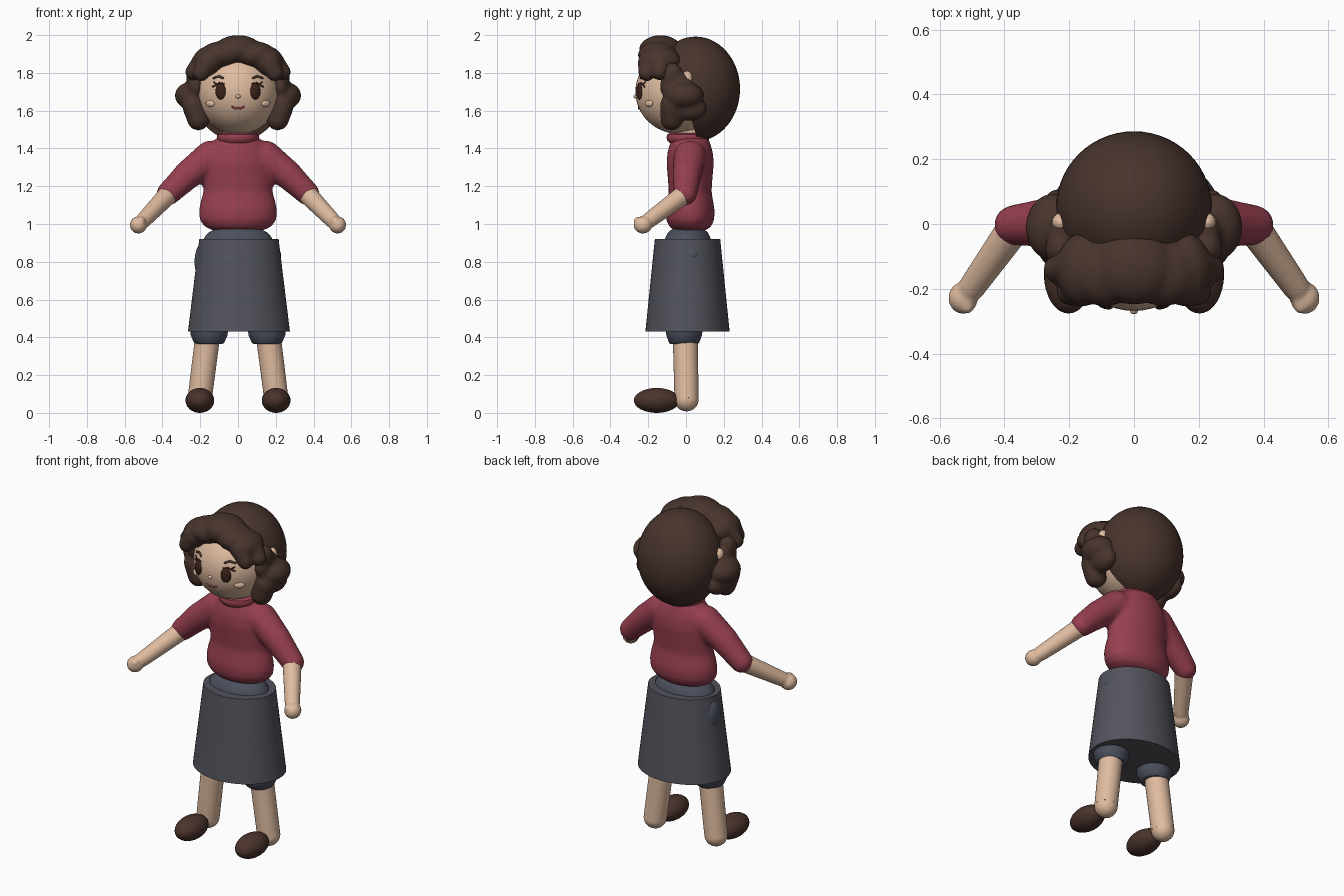
import bpy, bmesh, math
from mathutils import Vector, Matrix

if "Cube" in bpy.data.objects:
    bpy.data.objects.remove(bpy.data.objects["Cube"])


def material(name, rgb):
    m = bpy.data.materials.new(name)
    m.diffuse_color = (*rgb, 1)
    m.use_nodes = True
    m.node_tree.nodes["Principled BSDF"].inputs["Base Color"].default_value = m.diffuse_color
    return m


HAIR = material("dark brown hair", (0.065, 0.034, 0.026))
SKIN = material("warm skin", (0.74, 0.50, 0.35))
RED = material("raspberry knit", (0.31, 0.05, 0.08))
GREY = material("charcoal skirt", (0.085, 0.086, 0.107))
SLATE = material("slate shorts", (0.07, 0.08, 0.11))
SHOE = material("brown shoe", (0.07, 0.033, 0.025))
EYE = material("brown eye", (0.045, 0.016, 0.011))
LIP = material("rose lip", (0.40, 0.06, 0.08))


def add_ball(bm, pos, radii, seg=24, tilt=None):
    if not isinstance(radii, tuple):
        radii = (radii,) * 3
    m = Matrix.Translation(pos) @ (tilt or Matrix()) @ Matrix.Diagonal((*radii, 1))
    bmesh.ops.create_uvsphere(bm, u_segments=seg, v_segments=seg // 2, radius=1, matrix=m)


def add_limb(bm, a, b, ra, rb, seg=24):
    """Tapered cylinder with a ball at both ends."""
    a, b = Vector(a), Vector(b)
    m = Matrix.Translation((a + b) / 2) @ (b - a).to_track_quat('Z', 'Y').to_matrix().to_4x4()
    bmesh.ops.create_cone(bm, cap_ends=True, segments=seg, radius1=ra, radius2=rb,
                          depth=(b - a).length, matrix=m)
    add_ball(bm, a, ra, seg)
    add_ball(bm, b, rb, seg)


def add_lathe(bm, rows, cx=0, cy=0, seg=48):
    """Closed elliptical body from rows of (z, radius x, radius y)."""
    rings = [[bm.verts.new((cx + rx * math.cos(2 * math.pi * i / seg),
                            cy + ry * math.sin(2 * math.pi * i / seg), z))
              for i in range(seg)] for z, rx, ry in rows]
    for lo, hi in zip(rings, rings[1:]):
        for i in range(seg):
            j = (i + 1) % seg
            bm.faces.new((lo[i], lo[j], hi[j], hi[i]))
    bm.faces.new(rings[0][::-1])
    bm.faces.new(rings[-1])


def finish(name, bm, mat, voxel=0, smooth=5):
    """Make the object; a voxel size melts overlapping shapes together."""
    me = bpy.data.meshes.new(name)
    bm.to_mesh(me)
    bm.free()
    ob = bpy.data.objects.new(name, me)
    bpy.context.collection.objects.link(ob)
    me.materials.append(mat)
    bpy.context.view_layer.objects.active = ob
    bpy.ops.object.select_all(action='DESELECT')
    ob.select_set(True)
    bpy.ops.object.shade_smooth_by_angle(angle=math.radians(40))
    if voxel:
        r = ob.modifiers.new("melt", 'REMESH')
        r.mode, r.voxel_size, r.use_smooth_shade = 'VOXEL', voxel, True
        s = ob.modifiers.new("soften", 'SMOOTH')
        s.factor, s.iterations = 0.5, smooth
    return ob


def ball(name, pos, radii, mat, seg=32, tilt=None):
    bm = bmesh.new()
    add_ball(bm, pos, radii, seg, tilt)
    return finish(name, bm, mat)


HC, HR = (0, -0.03, 1.70), (0.222, 0.238, 0.225)


def on_face(x, z, out=0):
    d = 1 - (x / HR[0]) ** 2 - ((z - HC[2]) / HR[2]) ** 2
    return (x, HC[1] - HR[1] * math.sqrt(d) - out, z)


def stroke(name, pts, r, mat):
    bm = bmesh.new()
    pts = [on_face(x, z) for x, z in pts]
    for a, b in zip(pts, pts[1:]):
        add_limb(bm, a, b, r, r, 10)
    return finish(name, bm, mat)


# Head and neck
ball("head", HC, HR, SKIN, 48)
bm = bmesh.new()
add_limb(bm, (0, 0.015, 1.42), (0, 0.01, 1.52), 0.085, 0.08)
finish("neck", bm, SKIN)
ball("nose", on_face(0, 1.675), (0.013, 0.012, 0.011), SKIN, 16)
stroke("mouth", [(-0.03, 1.62), (-0.012, 1.611), (0, 1.615), (0.012, 1.611), (0.03, 1.62)], 0.005, LIP)

# Back hair, cut by a slanted plane in front
bm = bmesh.new()
add_ball(bm, (0, 0.05, 1.715), (0.24, 0.236, 0.277), 56)
cut = bmesh.ops.bisect_plane(bm, geom=bm.verts[:] + bm.edges[:] + bm.faces[:], dist=1e-5,
                             plane_co=(0, -0.015, 1.70), plane_no=(0, -1, -0.30), clear_outer=True)
bmesh.ops.holes_fill(bm, edges=[e for e in bm.edges if e.is_boundary])
finish("back_hair", bm, HAIR)

# Fringe: rounded puffs melted together
bm = bmesh.new()
add_ball(bm, (0, -0.135, 1.92), (0.13, 0.115, 0.08))
for s in (-1, 1):
    add_ball(bm, (s * 0.09, -0.15, 1.895), (0.11, 0.105, 0.072))
    add_ball(bm, (s * 0.155, -0.14, 1.86), (0.085, 0.115, 0.08))
    add_limb(bm, (s * 0.16, -0.20, 1.855), (s * 0.195, -0.208, 1.80), 0.055, 0.045)
    add_limb(bm, (s * 0.19, -0.13, 1.85), (s * 0.235, -0.14, 1.805), 0.06, 0.045)
finish("fringe", bm, HAIR, 0.011, 5)

for s, side in ((-1, "left"), (1, "right")):
    # Wavy side lock
    bm = bmesh.new()
    add_ball(bm, (s * 0.225, -0.075, 1.785), (0.05, 0.06, 0.07))
    add_ball(bm, (s * 0.25, -0.01, 1.68), (0.085, 0.105, 0.072))
    add_ball(bm, (s * 0.225, -0.05, 1.73), (0.05, 0.09, 0.08))
    add_ball(bm, (s * 0.235, 0.02, 1.61), (0.055, 0.09, 0.065))
    add_limb(bm, (s * 0.235, -0.075, 1.63), (s * 0.21, -0.075, 1.555), 0.062, 0.06)
    finish(side + "_side_lock", bm, HAIR, 0.011, 5)
    ball(side + "_ear", (s * 0.225, 0.005, 1.77), (0.028, 0.03, 0.04), SKIN, 20)

    # Eye, lashes, brow and cheek
    ball(side + "_eye", on_face(s * 0.092, 1.702), (0.029, 0.014, 0.043), EYE, 24,
         Matrix.Rotation(s * 0.4, 4, 'Z'))
    stroke(side + "_upper_lashes", [(s * 0.075, 1.742), (s * 0.1, 1.746), (s * 0.132, 1.728)], 0.005, EYE)
    stroke(side + "_lash_tip", [(s * 0.112, 1.738), (s * 0.13, 1.752)], 0.004, EYE)
    stroke(side + "_brow", [(s * 0.08, 1.772), (s * 0.1, 1.782), (s * 0.13, 1.772)], 0.006, HAIR)
    ball(side + "_cheek", on_face(s * 0.147, 1.638), (0.03, 0.012, 0.018), SKIN, 20,
         Matrix.Rotation(s * 0.7, 4, 'Z'))

    # Forearm with mitten hand and thumb
    bm = bmesh.new()
    add_limb(bm, (s * 0.365, -0.005, 1.16), (s * 0.50, -0.195, 1.02), 0.053, 0.042)
    add_ball(bm, (s * 0.527, -0.228, 0.995), (0.046, 0.05, 0.046))
    add_limb(bm, (s * 0.505, -0.21, 1.02), (s * 0.515, -0.255, 1.015), 0.026, 0.022)
    finish(side + "_forearm", bm, SKIN, 0.008, 4)

    # Leg and shoe
    bm = bmesh.new()
    add_limb(bm, (s * 0.155, -0.005, 0.45), (s * 0.203, 0.003, 0.072), 0.066, 0.064, 32)
    finish(side + "_leg", bm, SKIN)
    ball(side + "_shoe", (s * 0.202, -0.155, 0.066), (0.076, 0.121, 0.066), SHOE)

# Sweater: torso and short sleeves in one soft body
bm = bmesh.new()
add_lathe(bm, [(0.965, 0.13, 0.08), (0.985, 0.175, 0.11), (1.02, 0.203, 0.127), (1.07, 0.207, 0.13),
               (1.12, 0.198, 0.122), (1.17, 0.183, 0.113), (1.24, 0.185, 0.118), (1.32, 0.185, 0.125),
               (1.38, 0.17, 0.12), (1.43, 0.14, 0.105), (1.46, 0.105, 0.095)], cy=0.022)
for s in (-1, 1):
    add_limb(bm, (s * 0.145, 0.02, 1.355), (s * 0.26, 0.005, 1.265), 0.087, 0.077)
    add_limb(bm, (s * 0.26, 0.005, 1.265), (s * 0.37, -0.004, 1.16), 0.077, 0.063)
finish("sweater", bm, RED, 0.012, 7)

# Rolled collar
bm = bmesh.new()
add_lathe(bm, [(1.43, 0.098, 0.098), (1.443, 0.11, 0.11), (1.46, 0.113, 0.113),
               (1.475, 0.108, 0.108), (1.482, 0.095, 0.095)], cy=0.01)
finish("collar", bm, RED)

# Skirt, with crisp top and hem
bm = bmesh.new()
add_lathe(bm, [(0.43, 0.27, 0.223), (0.92, 0.21, 0.173)], cx=0.005, cy=0.008, seg=64)
finish("skirt", bm, GREY)

# Shorts under the skirt
bm = bmesh.new()
add_lathe(bm, [(0.86, 0.19, 0.14), (0.93, 0.178, 0.118), (0.955, 0.155, 0.105), (0.985, 0.10, 0.07)], cy=0.01)
for s in (-1, 1):
    add_lathe(bm, [(0.365, 0.07, 0.073), (0.372, 0.08, 0.08), (0.41, 0.097, 0.094), (0.46, 0.104, 0.1)],
              cx=s * 0.153, cy=-0.01)
finish("shorts", bm, SLATE)
ball("left_hip_bulge", (-0.185, 0.02, 0.80), (0.045, 0.06, 0.10), SLATE)
ball("right_hip_bulge", (0.19, 0.03, 0.835), (0.038, 0.045, 0.04), SLATE)
